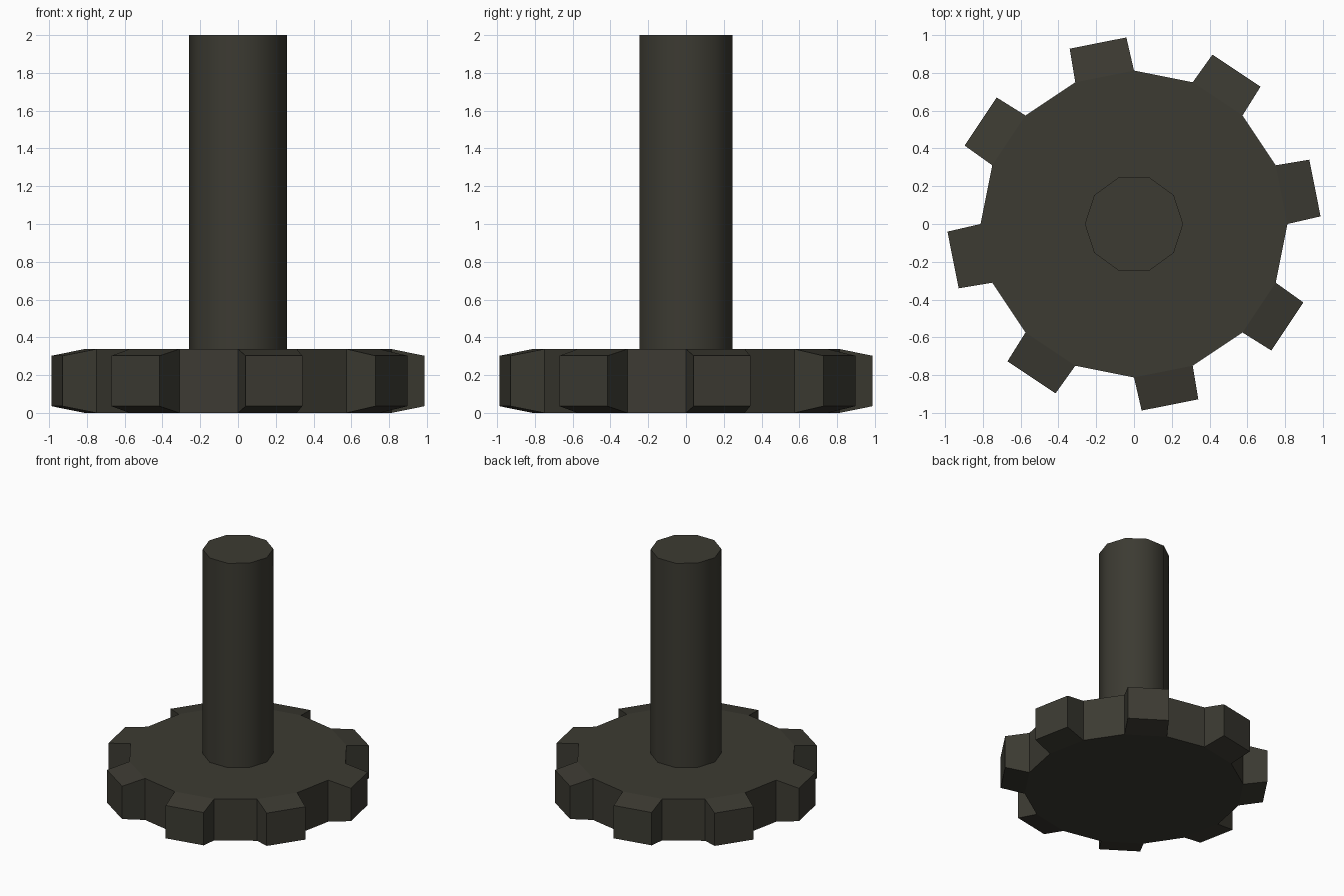
import bpy, bmesh, math
from mathutils import Vector

if "Cube" in bpy.data.objects:
    bpy.data.objects.remove(bpy.data.objects["Cube"])

SIDES, RADIUS, HEIGHT = 16, 0.812, 0.338      # gear wheel
TOOTH_LEN, TOOTH_TAPER, TOOTH_Z = 0.18, 0.965, 0.79
SHAFT_SIDES, SHAFT_RADIUS, TOP = 10, 0.26, 2.0

metal = bpy.data.materials.new("dark_metal")
metal.diffuse_color = (0.045, 0.043, 0.032, 1)
metal.use_nodes = True
metal.node_tree.nodes["Principled BSDF"].inputs["Base Color"].default_value = metal.diffuse_color


def prism(bm, sides, radius, z0, z1):
    """Upright closed prism with its first corner on +x."""
    rings = [[bm.verts.new((radius * math.cos(math.tau * i / sides),
                            radius * math.sin(math.tau * i / sides), z))
              for i in range(sides)] for z in (z0, z1)]
    bm.faces.new(rings[0][::-1])
    bm.faces.new(rings[1])
    return [bm.faces.new((rings[0][i], rings[0][(i + 1) % sides],
                          rings[1][(i + 1) % sides], rings[1][i]))
            for i in range(sides)]


def make_object(name, bm):
    mesh = bpy.data.meshes.new(name)
    bm.normal_update()
    bm.to_mesh(mesh)
    bm.free()
    mesh.materials.append(metal)
    obj = bpy.data.objects.new(name, mesh)
    bpy.context.collection.objects.link(obj)
    return obj


# Gear wheel: every other side face is extruded into a tapered tooth
bm = bmesh.new()
walls = prism(bm, SIDES, RADIUS, 0, HEIGHT)
bm.normal_update()
for face in bmesh.ops.extrude_discrete_faces(bm, faces=walls[::2])["faces"]:
    face.normal_update()
    c, n = face.calc_center_median(), face.normal.copy()
    for v in face.verts:
        d = v.co - c
        v.co = (c + n * TOOTH_LEN
                + Vector((d.x * TOOTH_TAPER, d.y * TOOTH_TAPER, d.z * TOOTH_Z)))
make_object("gear_wheel", bm)

# Shaft: smooth ten-sided rod with flat ends
bm = bmesh.new()
prism(bm, SHAFT_SIDES, SHAFT_RADIUS, HEIGHT, TOP)
shaft = make_object("shaft", bm)
bpy.context.view_layer.objects.active = shaft
shaft.select_set(True)
bpy.ops.object.shade_smooth_by_angle(angle=math.radians(40))
